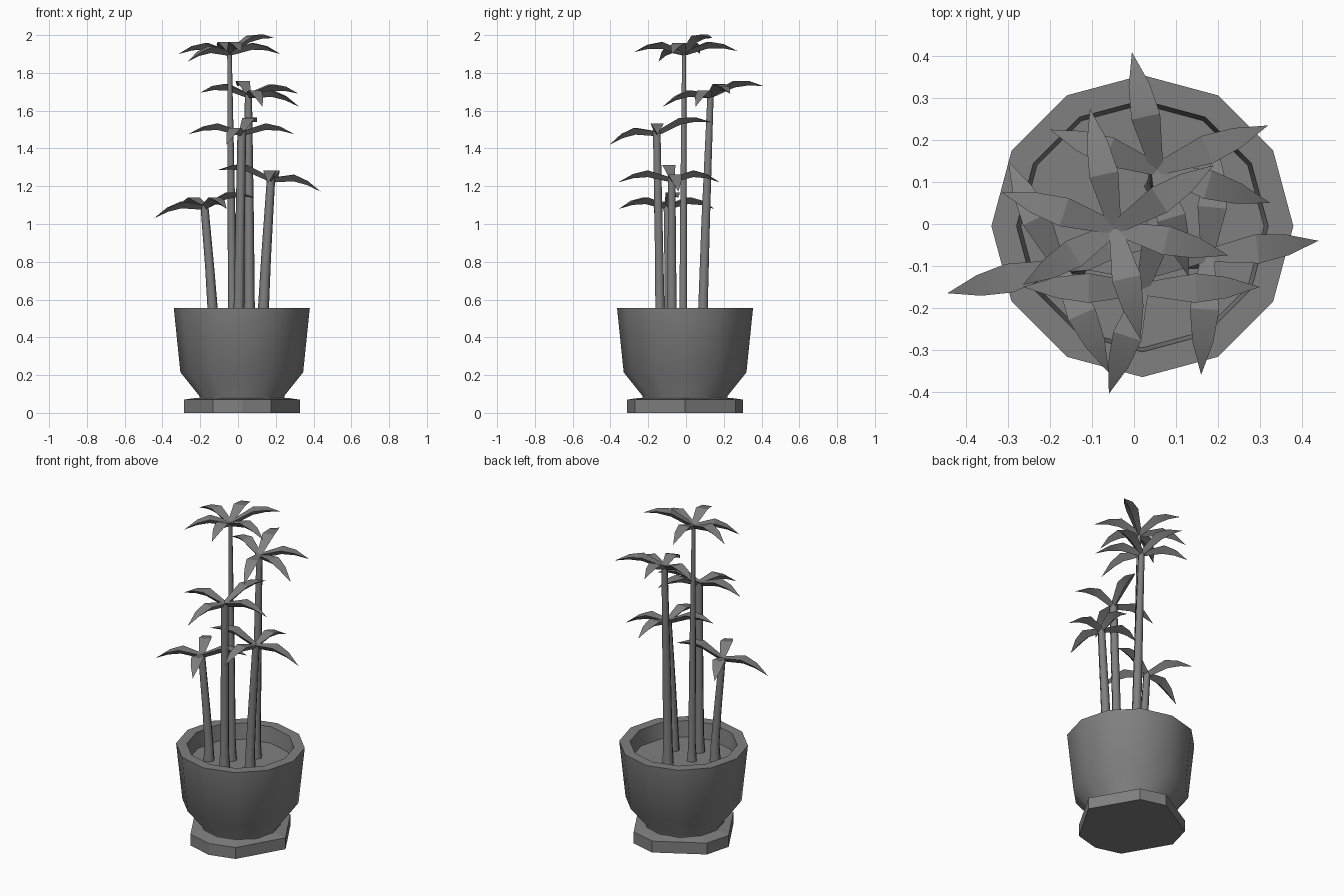
import bpy, math
from mathutils import Vector

if "Cube" in bpy.data.objects:
    bpy.data.objects.remove(bpy.data.objects["Cube"])

grey = bpy.data.materials.new("mid_grey")
grey.diffuse_color = (0.215, 0.215, 0.215, 1)
grey.use_nodes = True
grey.node_tree.nodes["Principled BSDF"].inputs["Base Color"].default_value = grey.diffuse_color
CX, CY = 0.02, -0.005   # pot centre


def make(name, verts, faces, smooth=None):
    me = bpy.data.meshes.new(name)
    me.from_pydata([tuple(v) for v in verts], [], faces)
    me.materials.append(grey)
    ob = bpy.data.objects.new(name, me)
    bpy.context.collection.objects.link(ob)
    bpy.ops.object.select_all(action='DESELECT')
    ob.select_set(True)
    bpy.context.view_layer.objects.active = ob
    bpy.ops.object.mode_set(mode='EDIT')
    bpy.ops.mesh.select_all(action='SELECT')
    bpy.ops.mesh.normals_make_consistent(inside=False)
    bpy.ops.object.mode_set(mode='OBJECT')
    if smooth:
        bpy.ops.object.shade_smooth_by_angle(angle=math.radians(smooth))
    return ob


def loft(name, rings, angles, smooth=None):
    """Join rings given as (centre x, centre y, z, radius), capping both ends."""
    n = len(angles)
    verts = [(x + r * math.cos(math.radians(a)), y + r * math.sin(math.radians(a)), z)
             for x, y, z, r in rings for a in angles]
    faces = [(k * n + i, k * n + (i + 1) % n, (k + 1) * n + (i + 1) % n, (k + 1) * n + i)
             for k in range(len(rings) - 1) for i in range(n)]
    faces += [tuple(range(n))[::-1], tuple(range((len(rings) - 1) * n, len(rings) * n))]
    return make(name, verts, faces, smooth)


# pot with rim, inner wall and soil floor
loft("pot", [(CX, CY, z, r) for z, r in
             [(0.07, 0.225), (0.09, 0.225), (0.215, 0.325), (0.555, 0.36), (0.555, 0.30), (0.46, 0.29)]],
     range(0, 360, 30), 40)

# uneven eight-sided saucer
loft("saucer", [(CX, CY, z, r) for z, r in [(0, 0.307), (0.07, 0.307), (0.08, 0.24)]],
     [0, 60, 90, 150, 180, 240, 270, 300])


def leaf(name, base, tip):
    """Arched blade: flat top, keel below, narrow base and pointed tip."""
    base, tip = Vector(base), Vector(tip)
    d = tip - base
    side = Vector((-d.y, d.x, 0)).normalized()
    verts = []
    for t, lift, w, keel in [(0, 0.01, 0.015, 0.025), (0.45, 0.055, 0.035, 0.035), (0.72, 0.04, 0.025, 0.022)]:
        c = base + d * t + Vector((0, 0, lift))
        verts += [c + side * w, c - side * w, c - Vector((0, 0, keel))]
    verts.append(tip)
    faces = [(2, 1, 0)]
    for k in (0, 3):
        faces += [(k + i, k + (i + 1) % 3, k + 3 + (i + 1) % 3, k + 3 + i) for i in range(3)]
    faces += [(6 + i, 6 + (i + 1) % 3, 9) for i in range(3)]
    make(name, verts, faces, 20)


# each plant: foot xy, crown xyz, lower and upper stem radius, leaf tips
plants = {
    "left": ((-0.135, -0.09), (-0.178, -0.10, 1.09), 0.024, 0.021,
             [(-0.445, -0.165, 1.03), (-0.06, -0.355, 1.08), (-0.30, 0.15, 1.08), (0.09, -0.04, 1.14)]),
    "tall": ((-0.03, -0.015), (-0.045, -0.01, 1.905), 0.02, 0.012,
             [(-0.265, -0.145, 1.86), (0.19, 0.14, 1.985), (-0.315, 0.075, 1.90),
              (-0.105, 0.275, 1.915), (0.015, -0.275, 1.91), (0.225, -0.075, 1.90)]),
    "front": ((0.005, -0.138), (0.02, -0.155, 1.48), 0.025, 0.023,
              [(-0.265, -0.15, 1.475), (0.30, -0.15, 1.475), (-0.06, -0.405, 1.42), (0.10, 0.13, 1.54)]),
    "back": ((0.06, 0.09), (0.055, 0.13, 1.68), 0.026, 0.019,
             [(-0.20, 0.225, 1.695), (-0.005, 0.41, 1.73), (0.32, 0.235, 1.69),
              (0.325, 0.05, 1.62), (0.13, -0.125, 1.62)]),
    "right": ((0.135, -0.075), (0.175, -0.075, 1.235), 0.026, 0.022,
              [(0.44, -0.04, 1.17), (0.16, -0.36, 1.22), (-0.11, -0.11, 1.285), (0.20, 0.18, 1.22)]),
}
for name, (foot, crown, r0, r1, tips) in plants.items():
    fx, fy = foot
    cx, cy, cz = crown
    # stem, flared where it meets the soil
    loft(name + "_stem",
         [(fx, fy, 0.455, r0 + 0.01), (fx, fy, 0.56, r0 + 0.003),
          (fx + (cx - fx) * 0.35, fy + (cy - fy) * 0.35, 0.56 + (cz - 0.56) * 0.4, r0),
          (cx, cy, cz + 0.01, r1)], range(0, 360, 60), 65)
    # leaves
    for i, tip in enumerate(tips):
        leaf(f"{name}_leaf_{i + 1}", crown, tip)
